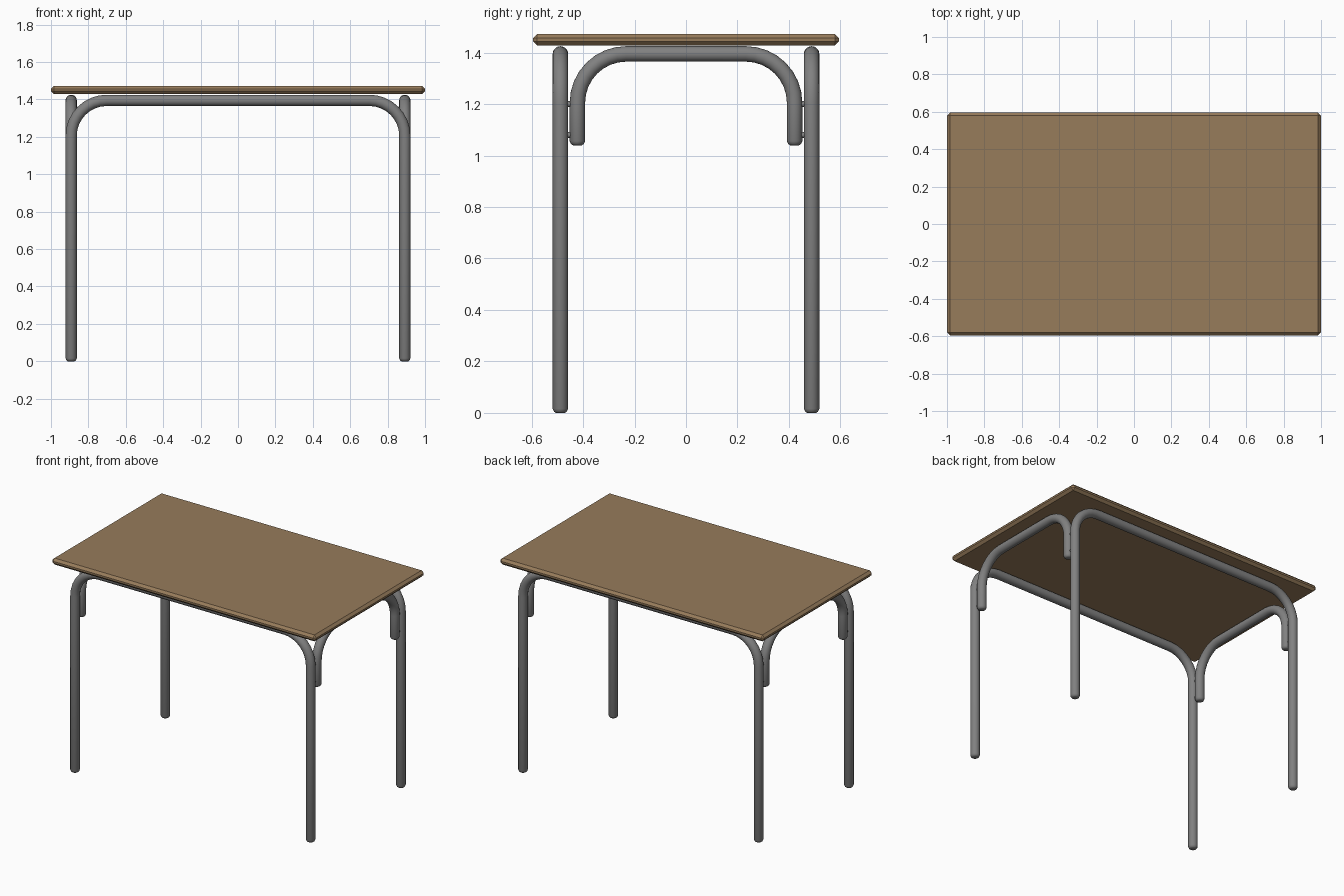
import bpy, bmesh, math
from mathutils import Vector

if "Cube" in bpy.data.objects:
    bpy.data.objects.remove(bpy.data.objects["Cube"])

R = 0.03          # tube radius
TOP = 1.395       # height of the horizontal tube centres
BEND = 0.19       # bend radius


def material(name, rgb):
    m = bpy.data.materials.new(name)
    m.diffuse_color = (*rgb, 1)
    m.use_nodes = True
    m.node_tree.nodes["Principled BSDF"].inputs["Base Color"].default_value = m.diffuse_color
    return m


wood = material("brown wood", (0.31, 0.2, 0.105))
metal = material("grey metal", (0.22, 0.22, 0.22))


def finish(name, bm, mat, angle):
    bmesh.ops.recalc_face_normals(bm, faces=bm.faces)
    me = bpy.data.meshes.new(name)
    bm.to_mesh(me)
    bm.free()
    me.materials.append(mat)
    ob = bpy.data.objects.new(name, me)
    bpy.context.collection.objects.link(ob)
    bpy.ops.object.select_all(action='DESELECT')
    ob.select_set(True)
    bpy.context.view_layer.objects.active = ob
    bpy.ops.object.shade_smooth_by_angle(angle=math.radians(angle))
    return ob


def bent_tube(name, axis, half, foot, offset, sides=20):
    """Upside-down U of tube in a vertical plane along axis."""
    normal = Vector((-axis.y, axis.x, 0))
    # rings: distance along axis, height, direction angle, radius
    rings = [(-half, foot, 0, 0.018), (-half, foot + 0.005, 0, 0.025),
             (-half, foot + 0.016, 0, R)]
    for i in range(9):
        a = math.pi / 2 * i / 8
        rings.append((-half + BEND - BEND * math.cos(a),
                      TOP - BEND + BEND * math.sin(a), a, R))
    rings += [(-u, z, math.pi - a, r) for u, z, a, r in reversed(rings)]
    bm = bmesh.new()
    loops = []
    for u, z, a, r in rings:
        across = axis * math.cos(a) - Vector((0, 0, math.sin(a)))
        centre = axis * u + normal * offset + Vector((0, 0, z))
        loops.append([bm.verts.new(centre + r * (math.cos(t) * across + math.sin(t) * normal))
                      for t in (2 * math.pi * k / sides for k in range(sides))])
    for p, q in zip(loops, loops[1:]):
        for k in range(sides):
            n = (k + 1) % sides
            bm.faces.new((p[k], p[n], q[n], q[k]))
    bm.faces.new(loops[0])
    bm.faces.new(loops[-1])
    return finish(name, bm, metal, 50)


# Tabletop with chamfered rim
bm = bmesh.new()
bmesh.ops.create_cube(bm, size=1)
for v in bm.verts:
    v.co = Vector((v.co.x * 2, v.co.y * 1.19, v.co.z * 0.044 + 1.45))
bmesh.ops.bevel(bm, geom=bm.edges[:], offset=0.016, segments=1, affect='EDGES')
finish("tabletop", bm, wood, 30)

# Long leg frames (front and back) and short side frames
for s, label in ((-1, "front"), (1, "back")):
    bent_tube(label + "_leg_frame", Vector((1, 0, 0)), 0.892, 0.0, s * 0.488)
for s, label in ((1, "left"), (-1, "right")):
    bent_tube(label + "_side_frame", Vector((0, 1, 0)), 0.422, 1.04, s * 0.892)

# Short pins joining side frames to legs
for sx in (-1, 1):
    for sy in (-1, 1):
        for z in (1.08, 1.2):
            bpy.ops.mesh.primitive_cylinder_add(vertices=12, radius=0.012, depth=0.05,
                                                location=(sx * 0.892, sy * 0.455, z),
                                                rotation=(math.pi / 2, 0, 0))
            pin = bpy.context.object
            pin.name = "joining_pin"
            pin.data.materials.append(metal)
            bpy.ops.object.shade_smooth_by_angle(angle=math.radians(40))
